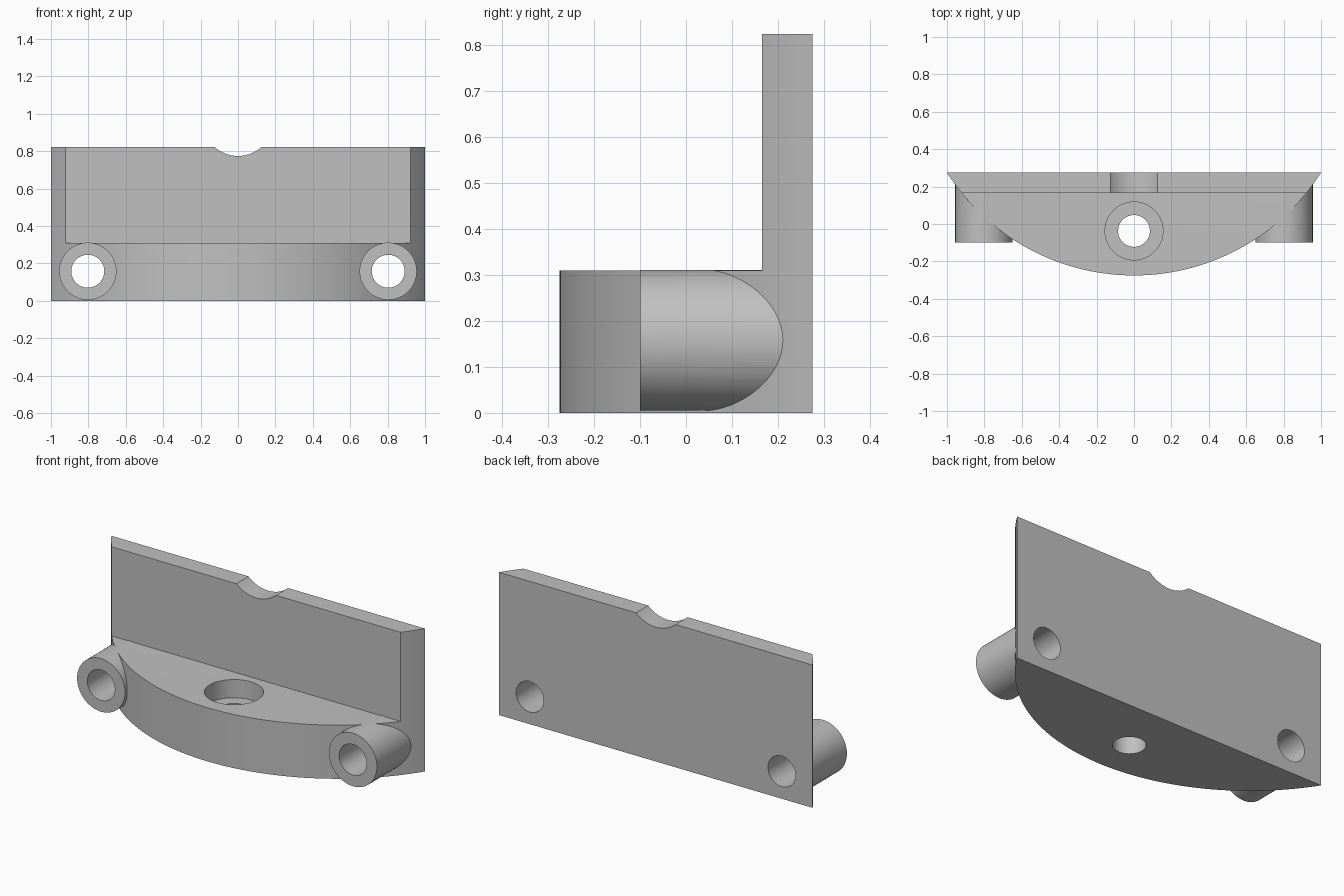
import bpy, math
from mathutils import Matrix

old = bpy.data.objects.get("Cube")
if old:
    bpy.data.objects.remove(old, do_unlink=True)

# Main dimensions
BACK, PLATE_FRONT = 0.275, 0.165
HEIGHT, BASE_TOP = 0.823, 0.309
RADIUS, CENTRE_Y = 1.184, 0.909
EAR_X, EAR_Z = 0.803, 0.158
BOLT_Y = -0.037

grey = bpy.data.materials.new("plain_grey")
grey.use_nodes = True
colour = (0.53, 0.53, 0.53, 1)
grey.diffuse_color = colour
grey.node_tree.nodes["Principled BSDF"].inputs["Base Color"].default_value = colour


def prism(name, outline, height):
    """Extrude a plan outline (counter-clockwise) upward from z = 0."""
    n = len(outline)
    verts = [(x, y, z) for z in (0, height) for x, y in outline]
    faces = [tuple(reversed(range(n))), tuple(range(n, 2 * n))]
    faces += [(i, (i + 1) % n, n + (i + 1) % n, n + i) for i in range(n)]
    mesh = bpy.data.meshes.new(name)
    mesh.from_pydata(verts, [], faces)
    obj = bpy.data.objects.new(name, mesh)
    bpy.context.collection.objects.link(obj)
    mesh.materials.append(grey)
    return obj


def rod(name, radius, start, end, axis):
    """Cylinder along y or z between two points on that axis."""
    turns = [2 * math.pi * i / 64 for i in range(64)]
    obj = prism(name, [(radius * math.cos(a), radius * math.sin(a)) for a in turns],
                (end - start) if axis == "z" else (end[1] - start[1]))
    return obj


def rod_z(name, radius, x, y, low, high):
    obj = rod(name, radius, low, high, "z")
    obj.data.transform(Matrix.Translation((x, y, low)))
    return obj


def rod_y(name, radius, x, z, front, back):
    obj = rod(name, radius, (0, front), (0, back), "y")
    obj.data.transform(Matrix.Translation((x, front, z)) @ Matrix.Rotation(-math.pi / 2, 4, "X"))
    return obj


def combine(target, tool, operation):
    """Apply a boolean and discard the tool."""
    mod = target.modifiers.new(operation, "BOOLEAN")
    mod.operation, mod.object, mod.solver = operation, tool, "EXACT"
    bpy.context.view_layer.update()
    graph = bpy.context.evaluated_depsgraph_get()
    result = bpy.data.meshes.new_from_object(target.evaluated_get(graph))
    target.modifiers.clear()
    target.data = result
    bpy.data.objects.remove(tool, do_unlink=True)


# Circular segment body, full height
half = math.asin(1 / RADIUS)
angles = [-half + 2 * half * i / 96 for i in range(97)]
bracket = prism("bracket", [(RADIUS * math.sin(a), CENTRE_Y - RADIUS * math.cos(a))
                            for a in angles], HEIGHT)

# Step that leaves the upright back plate
step = prism("step_cutter", [(-2, -1), (2, -1), (2, PLATE_FRONT), (-2, PLATE_FRONT)], 1)
step.data.transform(Matrix.Translation((0, 0, BASE_TOP)))
combine(bracket, step, "DIFFERENCE")

# Screw ears with through holes
for side in (-1, 1):
    combine(bracket, rod_y("ear", 0.153, side * EAR_X, EAR_Z, -0.1, 0.25), "UNION")
for side in (-1, 1):
    combine(bracket, rod_y("ear_hole", 0.088, side * EAR_X, EAR_Z, -0.5, 0.5), "DIFFERENCE")

# Counterbored bolt hole in the base
combine(bracket, rod_z("bolt_hole", 0.085, 0, BOLT_Y, -0.2, 0.5), "DIFFERENCE")
combine(bracket, rod_z("counterbore", 0.155, 0, BOLT_Y, BASE_TOP - 0.105, 0.5), "DIFFERENCE")

# Shallow round notch in the top edge
combine(bracket, rod_y("notch", 0.187, 0, 0.961, 0, 0.5), "DIFFERENCE")

bpy.ops.object.select_all(action="DESELECT")
bracket.select_set(True)
bpy.context.view_layer.objects.active = bracket
bpy.ops.object.shade_smooth_by_angle(angle=math.radians(30))
